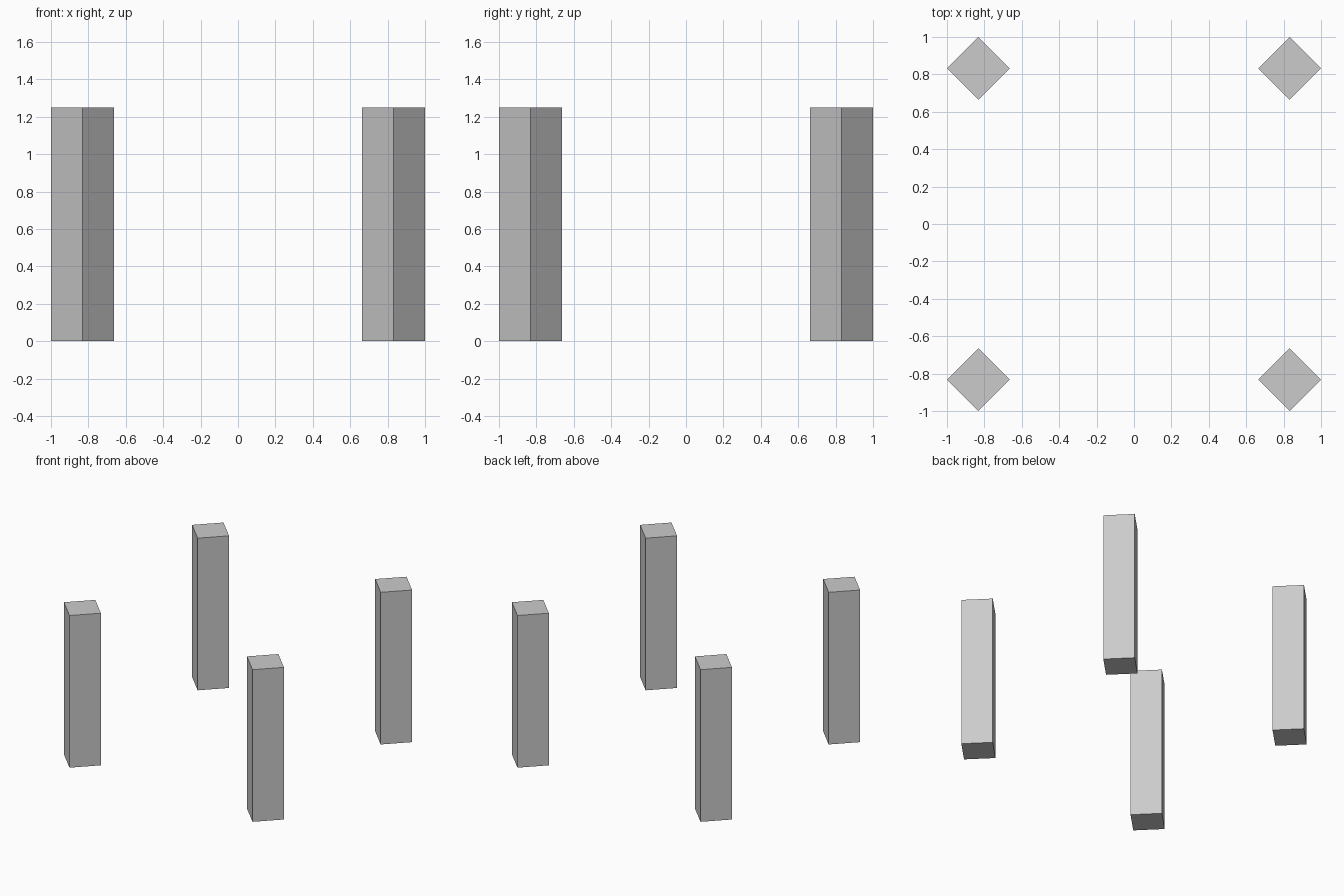
import bpy

if "Cube" in bpy.data.objects:
    bpy.data.objects.remove(bpy.data.objects["Cube"])

RADIUS = 0.168   # half diagonal of the square post
HEIGHT = 1.25
OFFSET = 1.0 - RADIUS


def add_post(name, x, y):
    # Four-sided cylinder: its corners lie on the x and y axes
    bpy.ops.mesh.primitive_cylinder_add(
        vertices=4, radius=RADIUS, depth=HEIGHT,
        end_fill_type='NGON', location=(x, y, HEIGHT / 2))
    bpy.context.object.name = name


# Four corner posts
for side, sx in (("left", -1), ("right", 1)):
    for end, sy in (("front", -1), ("back", 1)):
        add_post(f"{end}_{side}_post", sx * OFFSET, sy * OFFSET)
